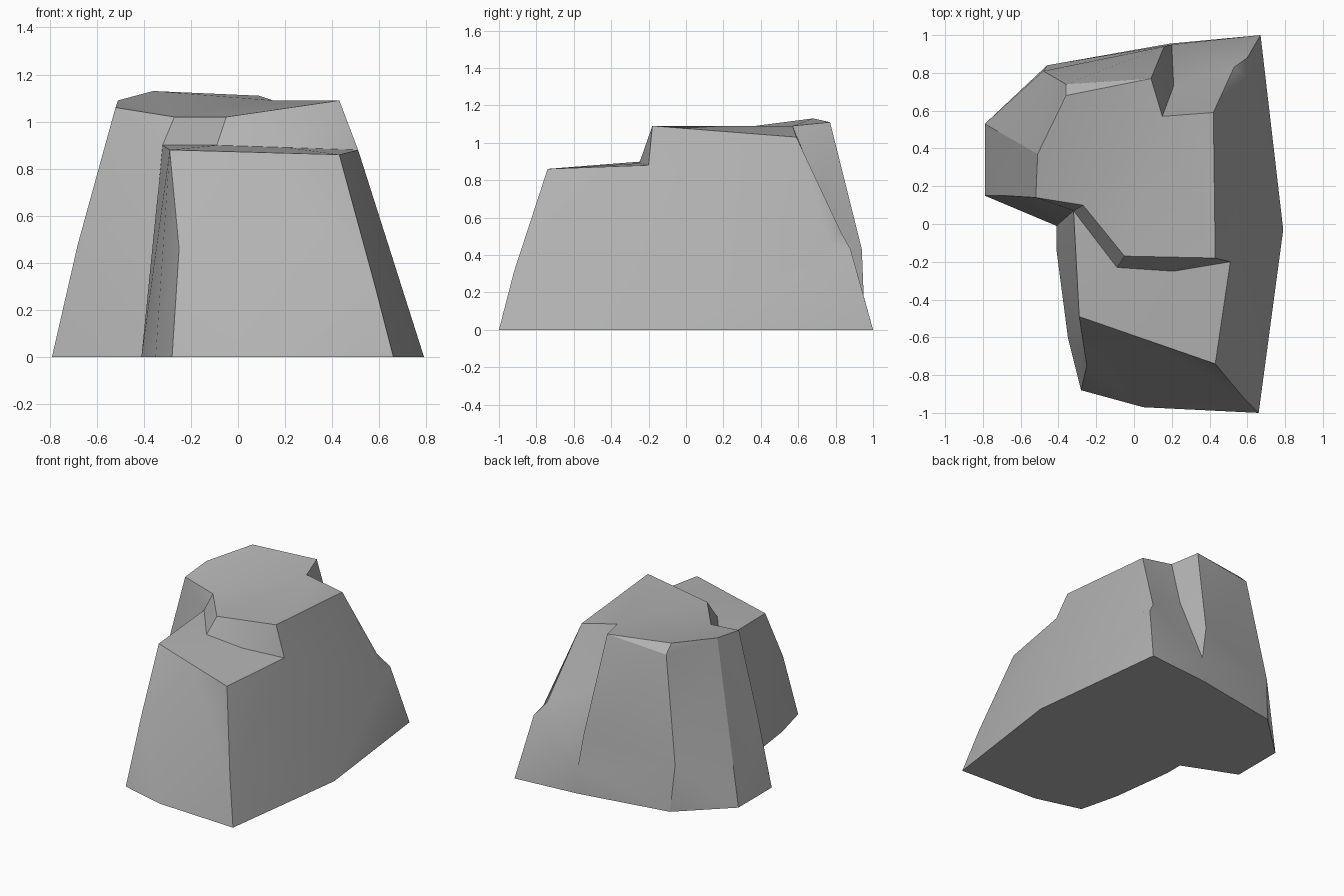
import bpy
import bmesh
from math import radians
from mathutils import Vector

default_cube = bpy.data.objects.get("Cube")
if default_cube:
    bpy.data.objects.remove(default_cube, do_unlink=True)

# One plain grey stone colour
stone = bpy.data.materials.new("grey stone")
stone.use_nodes = True
stone_colour = (0.45, 0.45, 0.45, 1)
stone.diffuse_color = stone_colour
stone_shader = stone.node_tree.nodes["Principled BSDF"]
stone_shader.inputs["Base Color"].default_value = stone_colour
stone_shader.inputs["Roughness"].default_value = 0.9

bm = bmesh.new()


def column(*points):
    """Make one rising edge of the rock, listed from bottom to top."""
    return [bm.verts.new(point) for point in points]


def add_face(corners):
    if len(set(corners)) > 2:
        return bm.faces.new(corners)


def bridge(first, second):
    """Skin two edge chains with triangles, always using the shorter diagonal."""
    i = j = 0
    while i < len(first) - 1 or j < len(second) - 1:
        step_first = j == len(second) - 1
        if i < len(first) - 1 and not step_first:
            over = (first[i + 1].co - second[j].co).length
            under = (first[i].co - second[j + 1].co).length
            step_first = over < under
        if step_first:
            add_face((first[i], second[j], first[i + 1]))
            i += 1
        else:
            add_face((first[i], second[j], second[j + 1]))
            j += 1


# Right side and its chipped rear corner
front_right = column((.66, -1, 0), (.58, -.92, .31), (.43, -.74, .86))
right = column((.79, -.03, 0), (.51, -.2, .88), (.43, -.18, 1.09))
rear_right = column((.67, 1, 0), (.6, .88, .43), (.6, .77, .46), (.42, .59, 1.03))
chip = column((.53, .83, .52))
rear_chip = rear_right[:2] + chip + rear_right[3:]

# Rear cleft: two edges that meet at its foot
cleft_inner = column((.19, .955, 0), (.2, .95, .18), (.21, .73, .7), (.15, .57, 1.09))
cleft_outer = cleft_inner[:2] + column((.16, .94, .43), (.09, .77, 1.11))

# Left shoulder
rear_left = column((-.46, .84, 0), (-.48, .81, .33), (-.36, .74, 1.07), (-.36, .68, 1.13))
left_rear = column((-.79, .53, 0), (-.51, .37, 1.09))
left_front = column((-.79, .15, 0), (-.68, .15, .48), (-.52, .14, 1.06))
crease = column((-.41, -.01, 0), (-.32, .07, .9), (-.27, .1, 1.02))

# Front block
side_rear = column((-.41, -.14, 0)) + crease[1:2]
front_left = column((-.28, -.88, 0), (-.25, -.75, .46), (-.29, -.49, .88))
side_front = column((-.35, -.6, 0)) + front_left[2:]
front = column((.05, -.97, 0), (.07, -.615, .87))

# Skin neighbouring edges around the rock
panels = [
    (front_right, right[:2]), (right, rear_right), (rear_chip, cleft_inner),
    (cleft_inner[1:], cleft_outer[1:]), (cleft_outer, rear_left),
    (rear_left, left_rear), (left_rear, left_front), (left_front, crease),
    (crease[:2], side_rear), (side_rear, side_front), (side_front, front_left),
    (front_left, front), (front, front_right),
]
for first, second in panels:
    bridge(first, second)
add_face((rear_right[1], rear_right[2], rear_right[3], chip[0]))

# Step between the low ledge and the high plateau
step_foot = [right[1]] + column((.21, -.25, .89), (-.09, -.23, .9)) + [crease[1]]
step_brow = [right[2]] + column((-.05, -.17, 1.02)) + [crease[2]]
bridge(step_foot, step_brow)

# Flat ledge, plateau and underside
add_face([front_right[-1]] + step_foot + [front_left[-1], front[-1]])
add_face([right[-1], rear_right[-1], cleft_inner[-1], cleft_outer[-1],
          rear_left[-1], left_rear[-1], left_front[-1]] + step_brow[:0:-1])
around = [front_right, right, rear_right, cleft_inner, rear_left, left_rear,
          left_front, crease, side_rear, side_front, front_left, front]
add_face([edge[0] for edge in reversed(around)])

large_faces = [face for face in bm.faces if len(face.verts) > 3]
bmesh.ops.triangulate(bm, faces=large_faces)
bmesh.ops.recalc_face_normals(bm, faces=bm.faces)

mesh = bpy.data.meshes.new("boulder")
bm.to_mesh(mesh)
bm.free()
mesh.materials.append(stone)
boulder = bpy.data.objects.new("boulder", mesh)
bpy.context.collection.objects.link(boulder)

# Soften shallow creases and keep the broken edges crisp
bpy.ops.object.select_all(action="DESELECT")
boulder.select_set(True)
bpy.context.view_layer.objects.active = boulder
bpy.ops.object.shade_smooth_by_angle(angle=radians(30))
